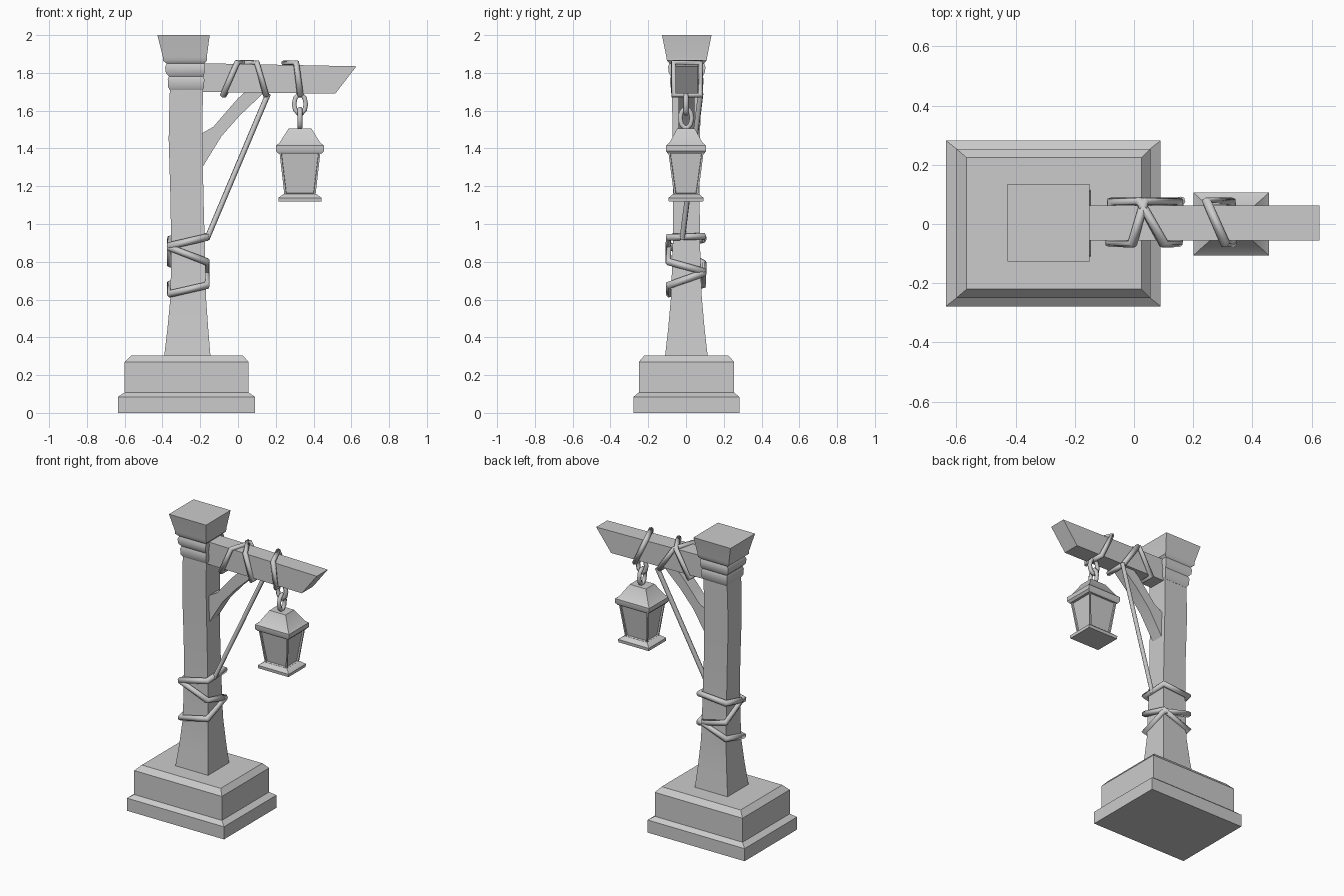
import bpy, bmesh, math
from mathutils import Vector

if "Cube" in bpy.data.objects:
    bpy.data.objects.remove(bpy.data.objects["Cube"])


def finish(name, bm, angle=40):
    bmesh.ops.recalc_face_normals(bm, faces=bm.faces)
    me = bpy.data.meshes.new(name)
    bm.to_mesh(me)
    bm.free()
    ob = bpy.data.objects.new(name, me)
    bpy.context.collection.objects.link(ob)
    bpy.ops.object.select_all(action='DESELECT')
    bpy.context.view_layer.objects.active = ob
    ob.select_set(True)
    bpy.ops.object.shade_smooth_by_angle(angle=math.radians(angle))
    return ob


def stack(name, sections, cy=0.0, inset_level=None, angle=40):
    """Rectangular rings (z, x0, x1, half depth) joined into a closed solid."""
    bm = bmesh.new()
    rings = []
    for z, x0, x1, h in sections:
        rings.append([bm.verts.new((x, cy + y, z)) for x, y in
                      ((x0, -h), (x1, -h), (x1, h), (x0, h))])
    panes = []
    for k, (a, b) in enumerate(zip(rings, rings[1:])):
        for i in range(4):
            j = (i + 1) % 4
            f = bm.faces.new((a[i], a[j], b[j], b[i]))
            if k == inset_level:
                panes.append(f)
    bm.faces.new(rings[0])
    bm.faces.new(rings[-1])
    if panes:
        bmesh.ops.recalc_face_normals(bm, faces=bm.faces)
        bmesh.ops.inset_individual(bm, faces=panes, thickness=0.014)
        bmesh.ops.inset_individual(bm, faces=panes, thickness=0.002, depth=-0.01)
    return finish(name, bm, angle)


def prism(name, profile, y0, y1):
    """Front-view outline (x, z) extruded along y."""
    bm = bmesh.new()
    f = bm.faces.new([bm.verts.new((x, y0, z)) for x, z in profile])
    g = bmesh.ops.extrude_face_region(bm, geom=[f])
    bmesh.ops.translate(bm, vec=(0, y1 - y0, 0),
                        verts=[v for v in g['geom'] if isinstance(v, bmesh.types.BMVert)])
    return finish(name, bm)


def tube(name, pts, r, cyclic=True, res=1):
    """Round rope or ring swept along points."""
    cu = bpy.data.curves.new(name, 'CURVE')
    cu.dimensions = '3D'
    cu.bevel_depth = r
    cu.bevel_resolution = res
    cu.use_fill_caps = True
    sp = cu.splines.new('POLY')
    sp.points.add(len(pts) - 1)
    for p, co in zip(sp.points, pts):
        p.co = (*co, 1)
    sp.use_cyclic_u = cyclic
    sp.use_smooth = True
    ob = bpy.data.objects.new(name, cu)
    bpy.context.collection.objects.link(ob)
    bpy.ops.object.select_all(action='DESELECT')
    bpy.context.view_layer.objects.active = ob
    ob.select_set(True)
    bpy.ops.object.convert(target='MESH')
    return ob


# Stone base: plinth, sloped step and chamfered block
stack("stone_base", [
    (0, -.635, .09, .28), (.085, -.635, .09, .28), (.108, -.6, .055, .252),
    (.27, -.6, .055, .252), (.305, -.565, .025, .222)], cy=.002)

# Flared, slightly bowed post
stack("post", [
    (.29, -.392, -.145, .114), (.45, -.373, -.158, .096), (.62, -.357, -.17, .081),
    (.9, -.354, -.176, .072), (1.15, -.358, -.183, .07), (1.45, -.367, -.188, .072),
    (1.6, -.364, -.187, .075), (1.74, -.36, -.185, .075)], cy=.002)

# Stepped capital
stack("capital", [
    (1.705, -.358, -.187, .074), (1.725, -.37, -.18, .086), (1.765, -.372, -.178, .09),
    (1.782, -.366, -.182, .084), (1.8, -.382, -.178, .095), (1.83, -.386, -.175, .099),
    (1.85, -.378, -.178, .092), (1.865, -.398, -.165, .105), (1.885, -.398, -.165, .108),
    (2.0, -.427, -.15, .131)], cy=.004)

# Horizontal beam with slanted end
prism("beam", [(-.25, 1.7), (.515, 1.69), (.627, 1.835), (-.25, 1.852)], -.055, .063)

# Curved brace under the beam
prism("brace", [
    (-.2, 1.28), (-.155, 1.355), (-.087, 1.465), (.01, 1.575), (.1, 1.66), (.15, 1.71),
    (.05, 1.71), (0, 1.665), (-.07, 1.585), (-.13, 1.515), (-.2, 1.475)], -.04, .045)

# Rope wound around the post: one closed double loop over the four corners
corners = [(-.362, -.093), (-.165, -.093), (-.165, .093), (-.362, .093)]
heights = [.63, .675, .74, .79, .885, .93, .935, .92, .875, .80, .75, .68]
tube("post_rope", [(*corners[i % 4], z) for i, z in enumerate(heights)], .02)

# Ropes wound around the beam
F, B, T, L = -.066, .077, 1.854, 1.682
tube("beam_rope_inner", [
    (.035, B, T), (-.005, F, T), (-.08, F, L), (-.075, B, L),
    (.02, B, T), (.1, F, T), (.148, F, L), (.152, B, L)], .017)
tube("beam_rope_outer", [(.245, B, T), (.308, F, T), (.33, F, L), (.328, B, L)], .017)

# Taut rope from post to beam
tube("stay_rope", [(-.165, -.02, .92), (.16, .078, 1.69)], .015, cyclic=False)

# Two chain links at right angles
CX = .328
for name, cz, axis in (("chain_link_upper", 1.635, (1, 0)), ("chain_link_lower", 1.56, (0, 1))):
    pts = []
    for i in range(10):
        a = math.tau * i / 10
        s = math.cos(a) * .031
        pts.append((CX + s * axis[0], s * axis[1], cz + math.sin(a) * .052))
    tube(name, pts, .014)


def lantern_part(name, levels, **kw):
    """Sections (z, half width, half depth) around the lantern axis."""
    stack(name, [(z, CX - w, CX + w, d) for z, w, d in levels], **kw)


# Lantern: foot, panelled body, roof
lantern_part("lantern_foot", [
    (1.118, .113, .091), (1.138, .115, .093), (1.16, .085, .067)])
lantern_part("lantern_body", [
    (1.15, .082, .063), (1.385, .109, .094)], inset_level=0, angle=20)
lantern_part("lantern_roof", [
    (1.372, .115, .096), (1.386, .127, .106), (1.415, .127, .106), (1.43, .108, .088),
    (1.506, .06, .046)])
